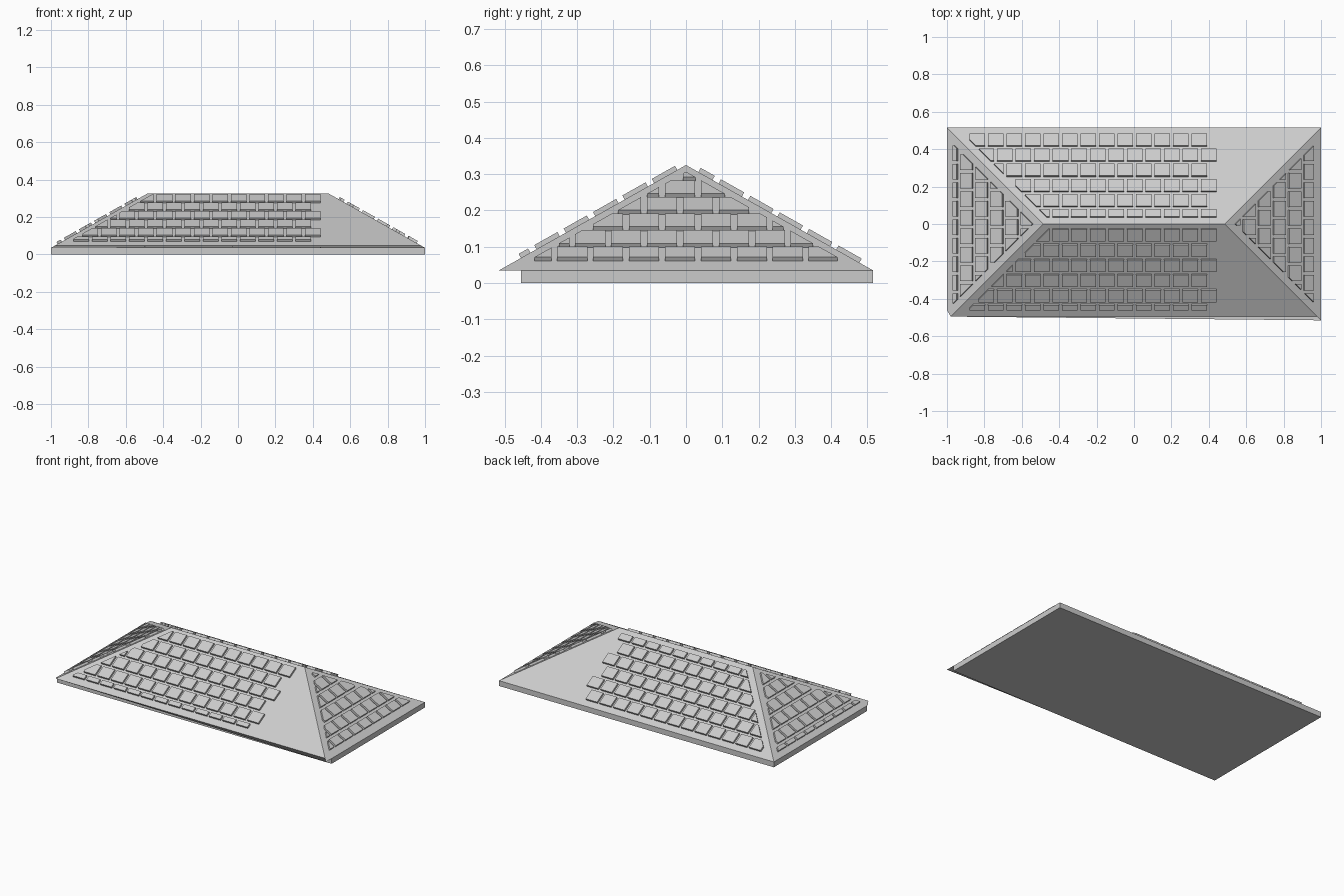
import bpy, bmesh
from mathutils import Vector

cube = bpy.data.objects.get("Cube")
if cube:
    bpy.data.objects.remove(cube, do_unlink=True)

# Shared sizes
RIDGE, RUN, TOP, EAVE = 0.485, 0.515, 0.325, 0.035
SLOPE = (TOP - EAVE) / RUN
PITCH_T, WIDE = 0.099, 0.083      # tile spacing and width along a row
PITCH_S, DEEP = 0.081, 0.064      # row spacing and depth down the slope
MARGIN, THICK = 0.053, 0.013

grey = bpy.data.materials.new("light_grey")
grey.use_nodes = True
colour = (0.6, 0.6, 0.6, 1)
grey.diffuse_color = colour
bsdf = next(n for n in grey.node_tree.nodes if n.type == 'BSDF_PRINCIPLED')
bsdf.inputs["Base Color"].default_value = colour


def finish(name, bm):
    bmesh.ops.recalc_face_normals(bm, faces=bm.faces[:])
    mesh = bpy.data.meshes.new(name)
    bm.to_mesh(mesh)
    bm.free()
    mesh.materials.append(grey)
    obj = bpy.data.objects.new(name, mesh)
    bpy.context.collection.objects.link(obj)


def clip(poly, a, b, c):
    """Keep the part of a convex polygon where a*t + b*s <= c."""
    out = []
    for i, p in enumerate(poly):
        q = poly[(i + 1) % len(poly)]
        dp, dq = a * p[0] + b * p[1] - c, a * q[0] + b * q[1] - c
        if dp <= 0:
            out.append(p)
        if dp * dq < 0:
            f = dp / (dp - dq)
            out.append((p[0] + f * (q[0] - p[0]), p[1] + f * (q[1] - p[1])))
    return out


def area(poly):
    return abs(sum(p[0] * q[1] - q[0] * p[1]
                   for p, q in zip(poly, poly[1:] + poly[:1]))) / 2


def tiles(name, out, ridge, phase, first, top, bottom):
    """Staggered raised tiles on one slope; ridge is half the ridge length."""
    out = Vector(out)
    along = Vector((abs(out.y), abs(out.x), 0))
    origin = out * (RIDGE if out.x else 0) + Vector((0, 0, TOP))
    down = out - Vector((0, 0, SLOPE))
    normal = (out * SLOPE + Vector((0, 0, 1))).normalized()
    bm = bmesh.new()
    for row in range(6):
        s = first + row * PITCH_S
        shift = phase + (0 if row % 2 else PITCH_T / 2)
        for col in range(-12, 13):
            t = shift + col * PITCH_T
            poly = [(t, s), (t + WIDE, s), (t + WIDE, s + DEEP), (t, s + DEEP)]
            for plane in ((1, -1, ridge - MARGIN), (-1, -1, ridge - MARGIN),
                          (0, -1, -top), (0, 1, bottom)):
                poly = clip(poly, *plane)
            if len(poly) < 3 or area(poly) < 0.0002:
                continue
            base = [origin + along * p[0] + down * p[1] for p in poly]
            low = [bm.verts.new(v - normal * 0.002) for v in base]
            high = [bm.verts.new(v + normal * THICK) for v in base]
            bm.faces.new(low)
            bm.faces.new(high)
            for i in range(len(low)):
                j = (i + 1) % len(low)
                bm.faces.new((low[i], low[j], high[j], high[i]))
    finish(name, bm)


# Base slab, flush at the back and set in at the front
bm = bmesh.new()
bmesh.ops.create_cube(bm, size=1)
for v in bm.verts:
    v.co = (v.co.x * 2, 0.515 if v.co.y > 0 else -0.455, EAVE if v.co.z > 0 else 0)
finish("base_slab", bm)

# Hipped roof with a trimmed front eave
bm = bmesh.new()
lip = TOP - SLOPE * 0.495
points = dict(
    ridge_l=(-RIDGE, 0, TOP), ridge_r=(RIDGE, 0, TOP),
    back_l=(-1, RUN, EAVE), back_r=(1, RUN, EAVE),
    tip=(1, -RUN, EAVE), front_r=(0.98, -0.495, lip),
    front_l=(-0.98, -0.495, lip), side_l=(-1, -0.46, EAVE))
v = {k: bm.verts.new(p) for k, p in points.items()}
for face in ("ridge_l ridge_r back_r back_l", "ridge_l front_l front_r ridge_r",
             "ridge_r front_r tip back_r", "ridge_l back_l side_l front_l",
             "back_l back_r tip side_l", "side_l tip front_r front_l"):
    bm.faces.new([v[k] for k in face.split()])
finish("hipped_roof", bm)

# Tiles on the four slopes
tiles("front_tiles", (0, -1, 0), RIDGE, -0.88, 0.024, 0.024, 0.455)
tiles("back_tiles", (0, 1, 0), RIDGE, -0.88, 0.009, 0.034, 0.478)
tiles("left_end_tiles", (1, 0, 0), 0, -0.058, 0.015, 0.015, 0.47)
tiles("right_end_tiles", (-1, 0, 0), 0, -0.058, 0.052, 0.052, 0.479)
